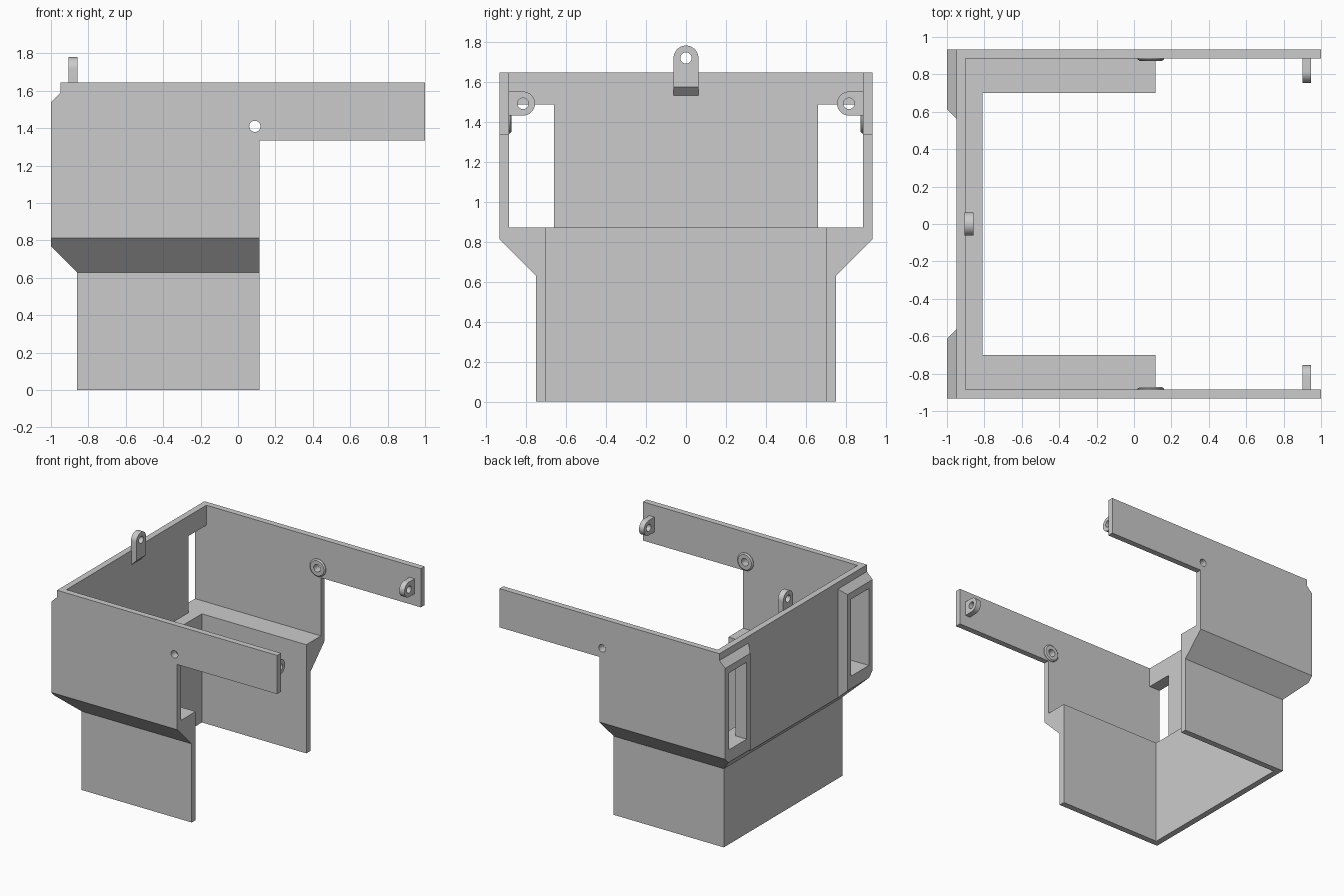
import bpy, bmesh, math

cube = bpy.data.objects.get("Cube")
if cube:
    bpy.data.objects.remove(cube, do_unlink=True)

grey = bpy.data.materials.new("light grey")
grey.use_nodes = True
COLOUR = (0.6, 0.6, 0.6, 1)
grey.diffuse_color = COLOUR
grey.node_tree.nodes["Principled BSDF"].inputs["Base Color"].default_value = COLOUR


def add_object(name, bm):
    bmesh.ops.recalc_face_normals(bm, faces=bm.faces)
    mesh = bpy.data.meshes.new(name)
    bm.to_mesh(mesh)
    bm.free()
    mesh.materials.append(grey)
    ob = bpy.data.objects.new(name, mesh)
    bpy.context.collection.objects.link(ob)
    return ob


def loft(name, rings):
    """Closed solid through rings with equal point counts."""
    bm = bmesh.new()
    loops = [[bm.verts.new(p) for p in ring] for ring in rings]
    n = len(loops[0])
    for low, high in zip(loops, loops[1:]):
        for i in range(n):
            j = (i + 1) % n
            bm.faces.new((low[i], low[j], high[j], high[i]))
    bm.faces.new(loops[0])
    bm.faces.new(loops[-1])
    return add_object(name, bm)


def prism(name, outline, axis, start, end):
    """Extrude a 2D outline along an axis."""
    place = {"x": lambda u, v, w: (w, u, v),
             "y": lambda u, v, w: (u, w, v),
             "z": lambda u, v, w: (u, v, w)}[axis]
    return loft(name, [[place(u, v, w) for u, v in outline] for w in (start, end)])


def box(x, y, z):
    return prism("cutter", [(x[0], y[0]), (x[1], y[0]), (x[1], y[1]), (x[0], y[1])], "z", *z)


def arc(u, v, r, start=0, end=360, steps=32):
    count = steps if end - start == 360 else steps + 1
    angles = [math.radians(start + (end - start) * i / steps) for i in range(count)]
    return [(u + r * math.cos(a), v + r * math.sin(a)) for a in angles]


def cut(ob, cutter):
    mod = ob.modifiers.new("cut", "BOOLEAN")
    mod.operation = "DIFFERENCE"
    mod.solver = "EXACT"
    mod.object = cutter
    bpy.context.view_layer.objects.active = ob
    bpy.ops.object.modifier_apply(modifier=mod.name)
    bpy.data.objects.remove(cutter, do_unlink=True)


def smooth(ob):
    bpy.ops.object.select_all(action="DESELECT")
    ob.select_set(True)
    bpy.context.view_layer.objects.active = ob
    bpy.ops.object.shade_smooth_by_angle(angle=math.radians(25))


# Main dimensions
BACK, OUT, INNER = -1, 0.933, 0.885
FLOOR, TOP = 0.87, 1.645

# Shell: outer form flaring out above the lower skirt
levels = [(-0.86, 0.75, 0), (-0.86, 0.75, 0.63), (BACK, 0.89, 0.77),
          (BACK, OUT, 0.813), (BACK, OUT, TOP)]
shell = loft("shell", [[(x, -y, z), (1, -y, z), (1, y, z), (x, y, z)] for x, y, z in levels])

# Recess between the two corner bosses, and the sloped boss tops
cut(shell, prism("cutter", [(-0.95, -0.565), (-0.95, 0.565), (-1.1, 0.715), (-1.1, -0.715)],
                 "z", 0.3, 2))
cut(shell, prism("cutter", [(-0.95, 1.59), (-0.95, 2), (-1.1, 2), (-1.1, 1.44)], "y", -2, 2))

# Hollow inside, and open front below the arms
cut(shell, box((-0.90, 2), (-INNER, INNER), (FLOOR, 2)))
cut(shell, box((-0.81, 2), (-0.70, 0.70), (-1, 1)))
cut(shell, box((0.115, 2), (-2, 2), (-1, 1.335)))

# Corner windows and screw holes
for s in (-1, 1):
    cut(shell, box((-1.2, -0.85), sorted((s * 0.66, s * INNER)), (FLOOR, 1.485)))
cut(shell, prism("cutter", arc(0.09, 1.41, 0.03), "y", -2, 2))
smooth(shell)

for s, side in ((-1, "right"), (1, "left")):
    # Raised ring around each screw hole
    ring = loft(side + "_hole_ring",
                [[(x, s * y, z) for x, z in arc(0.09, 1.41, r)]
                 for r, y in ((0.07, INNER + 0.002), (0.07, 0.88), (0.06, 0.872))])
    cut(ring, prism("cutter", arc(0.09, 1.41, 0.03), "y", -2, 2))
    smooth(ring)

    # Rounded ear at the end of each arm
    outline = [(-0.89, 1.43)] + arc(-0.815, 1.49, 0.06, -90, 90) + [(-0.89, 1.55)]
    ear = prism(side + "_arm_ear", [(-s * u, v) for u, v in outline], "x", 0.90, 0.945)
    cut(ear, prism("cutter", arc(s * 0.815, 1.49, 0.028), "x", 0.5, 1.5))
    smooth(ear)

# Rounded tab on the rear wall, with a sloped underside
tab = prism("rear_tab", [(0.062, 1.525)] + arc(0, 1.718, 0.062, 0, 180) + [(-0.062, 1.525)],
            "x", -0.905, -0.857)
cut(tab, prism("cutter", arc(0, 1.718, 0.028), "x", -1.5, -0.5))
cut(tab, prism("cutter", [(-0.92, 1.51), (-0.82, 1.61), (-0.82, 1.4), (-0.92, 1.4)], "y", -1, 1))
smooth(tab)
